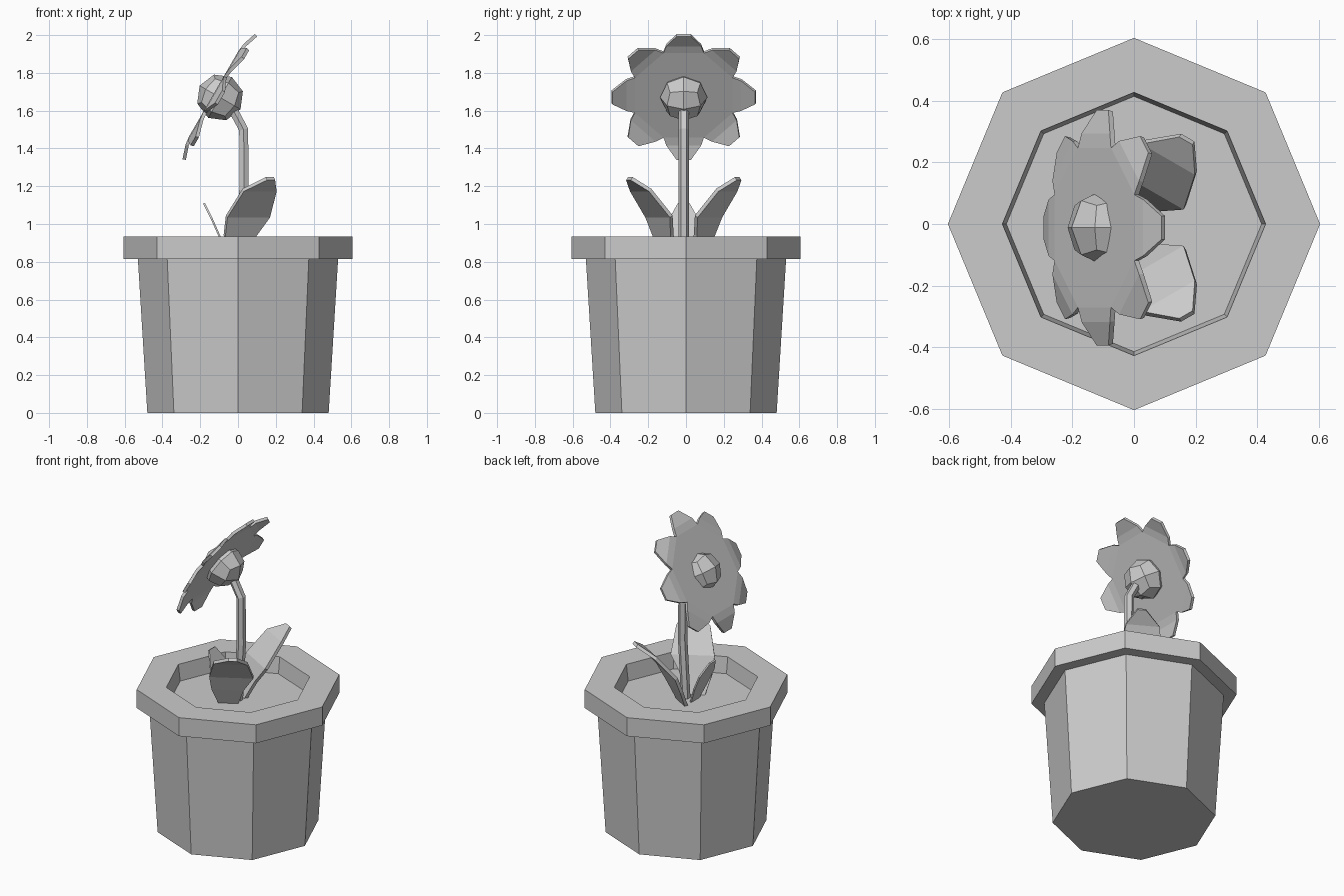
import bpy, bmesh
from math import sin, cos, pi, radians
from mathutils import Matrix, Vector

default = bpy.data.objects.get("Cube")
if default:
    bpy.data.objects.remove(default, do_unlink=True)

grey = bpy.data.materials.new("plain_grey")
grey.use_nodes = True
grey.diffuse_color = (0.6, 0.6, 0.6, 1)
grey.node_tree.nodes["Principled BSDF"].inputs["Base Color"].default_value = (0.6, 0.6, 0.6, 1)

PLANT_Y = -0.012  # the plant stands slightly off the pot's middle


def add_object(name, data):
    obj = bpy.data.objects.new(name, data)
    data.materials.append(grey)
    bpy.context.collection.objects.link(obj)
    return obj


def finish(name, bm):
    bmesh.ops.recalc_face_normals(bm, faces=bm.faces)
    mesh = bpy.data.meshes.new(name)
    bm.to_mesh(mesh)
    bm.free()
    return add_object(name, mesh)


def thicken(obj, thickness):
    mod = obj.modifiers.new("thickness", "SOLIDIFY")
    mod.thickness = thickness
    mod.offset = 0


# Pot: eight-sided profile, closed at the base and at the soil
def make_pot():
    profile = [(0.48, 0), (0.53, 0.815), (0.605, 0.815), (0.605, 0.935),
               (0.428, 0.935), (0.415, 0.83)]
    bm = bmesh.new()
    rings = [[bm.verts.new((r * cos(i * pi / 4), r * sin(i * pi / 4), z)) for i in range(8)]
             for r, z in profile]
    for low, high in zip(rings, rings[1:]):
        for i in range(8):
            j = (i + 1) % 8
            bm.faces.new((low[i], low[j], high[j], high[i]))
    bm.faces.new(rings[0])
    bm.faces.new(rings[-1])
    return finish("pot", bm)


# Leaf: rows of (distance out, height, one edge, other edge), folded between rows
def make_leaf(name, rows, angle, thickness, flip=1):
    out = Vector((cos(angle), sin(angle), 0))
    side = Vector((-sin(angle), cos(angle), 0))
    bm = bmesh.new()
    pairs = []
    for r, z, a, b in rows:
        mid = out * r + Vector((0, PLANT_Y, z))
        pairs.append([bm.verts.new(mid + side * w * flip) for w in (a, b)])
    for p, q in zip(pairs, pairs[1:]):
        bm.faces.new((p[0], p[1], q[1], q[0]))
    thicken(finish(name, bm), thickness)


# Stem: six-sided bent tube
def make_stem():
    curve = bpy.data.curves.new("stem", "CURVE")
    curve.dimensions = "3D"
    curve.bevel_depth = 0.028
    curve.bevel_resolution = 1
    curve.use_fill_caps = True
    path = [(0.01, 0.82), (0.032, 1.2), (0.03, 1.5), (-0.04, 1.63)]
    line = curve.splines.new("POLY")
    line.points.add(len(path) - 1)
    for point, (x, z) in zip(line.points, path):
        point.co = (x, PLANT_Y, z, 1)
    line.use_smooth = False
    add_object("stem", curve)


# Flower head: flat middle with eight petals bent back at the tips
HEAD = Matrix.Translation((-0.095, PLANT_Y, 1.67)) @ Matrix.Rotation(radians(-60), 4, "Y")


def make_petals():
    bm = bmesh.new()
    notches = [bm.verts.new((0.28 * cos((i - 0.5) * pi / 4), 0.28 * sin((i - 0.5) * pi / 4), 0.03))
               for i in range(8)]
    bm.faces.new(notches)
    for i in range(8):
        turn = Matrix.Rotation(i * pi / 4, 4, "Z")
        shoulder_a, shoulder_b, tip_a, tip_b = [
            bm.verts.new(turn @ Vector(co)) for co in
            [(0.305, -0.092, 0.025), (0.305, 0.092, 0.025), (0.38, -0.038, 0), (0.38, 0.038, 0)]]
        bm.faces.new((notches[i], shoulder_a, shoulder_b, notches[(i + 1) % 8]))
        bm.faces.new((shoulder_a, tip_a, tip_b, shoulder_b))
    obj = finish("petals", bm)
    obj.matrix_world = HEAD
    thicken(obj, 0.018)


# Flower centre: faceted ball from a once-divided cube
def make_centre():
    bm = bmesh.new()
    bmesh.ops.create_cube(bm, size=1)
    bmesh.ops.subdivide_edges(bm, edges=bm.edges[:], cuts=1, use_grid_fill=True)
    for v in bm.verts:
        v.co = v.co.normalized() * 0.125
    obj = finish("flower_centre", bm)
    obj.matrix_world = HEAD


make_pot()
make_stem()
make_petals()
make_centre()

large = [(0.05, 0.82, -0.1, 0.01), (0.10, 0.94, -0.14, 0.05), (0.14, 1.04, -0.15, 0.11),
         (0.255, 1.18, -0.115, 0.085), (0.335, 1.24, -0.02, 0.03)]
small = [(0.05, 0.82, -0.04, 0.04), (0.10, 0.94, -0.07, 0.07), (0.14, 1.03, -0.075, 0.075),
         (0.18, 1.11, -0.03, 0.03)]
make_leaf("right_leaf", large, radians(-60), 0.02)
make_leaf("left_leaf", large, radians(60), 0.02, flip=-1)
make_leaf("small_leaf", small, pi, 0.01)
